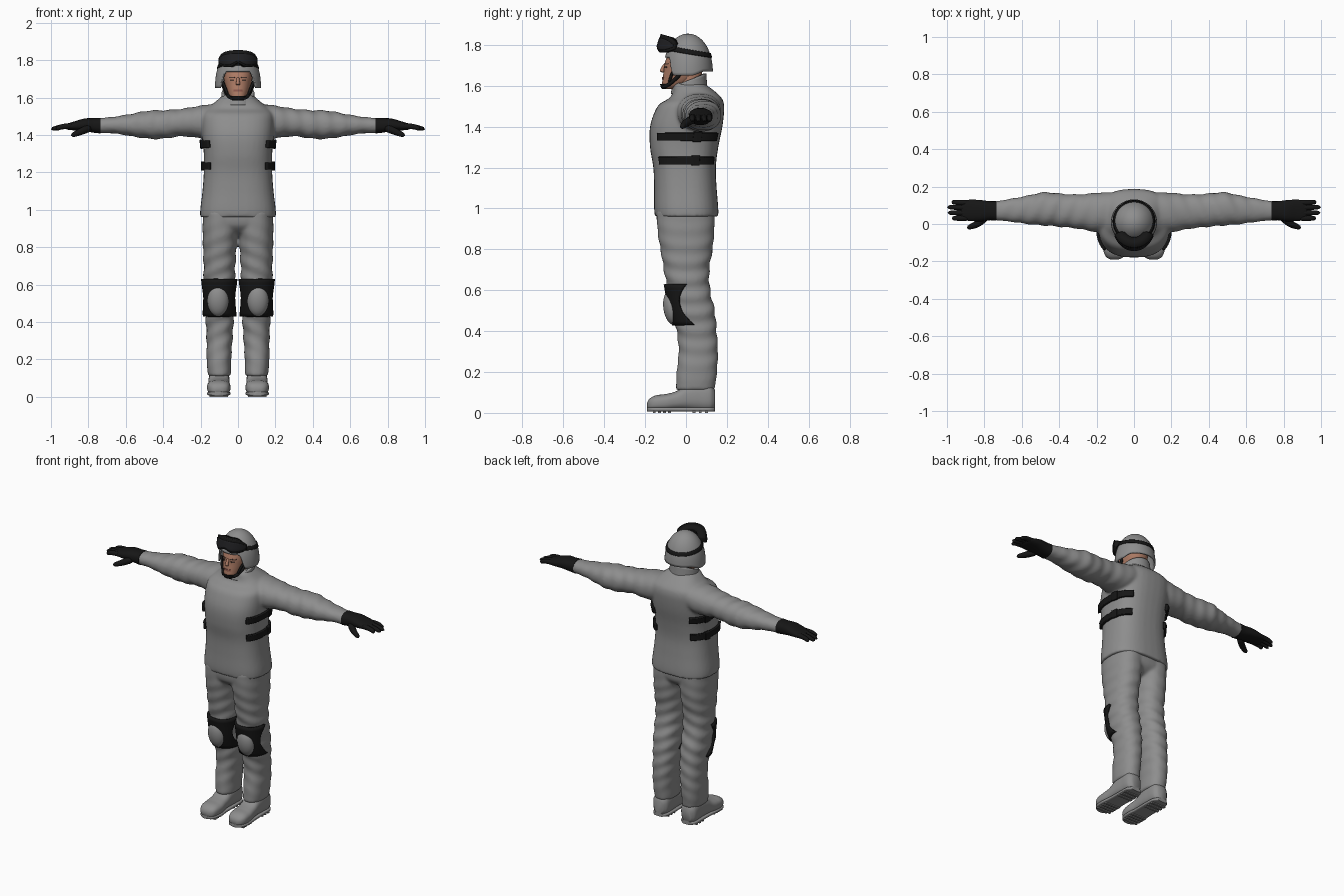
import bpy, bmesh, math
from mathutils import Vector

if bpy.data.objects.get("Cube"):
    bpy.data.objects.remove(bpy.data.objects["Cube"])


def material(name, r, g, b):
    m = bpy.data.materials.new(name)
    m.use_nodes = True
    m.diffuse_color = (r, g, b, 1)
    bsdf = m.node_tree.nodes["Principled BSDF"]
    bsdf.inputs["Base Color"].default_value = (r, g, b, 1)
    bsdf.inputs["Roughness"].default_value = 0.8
    return m


GREY = material("cloth grey", 0.27, 0.27, 0.27)
BLACK = material("webbing black", 0.008, 0.008, 0.008)
LENS = material("lens black", 0.014, 0.014, 0.016)
SKIN = material("skin", 0.42, 0.2, 0.13)
LIP = material("lips", 0.27, 0.1, 0.075)
BROWN = material("eye brown", 0.07, 0.04, 0.03)


def sample(secs, t):
    """Smooth interpolation of section rows (t, a, b, c, d)."""
    n = len(secs)
    i = max(k for k in range(n - 1) if k == 0 or secs[k][0] <= t)
    p, q = secs[i], secs[i + 1]
    pp, qq = secs[max(i - 1, 0)], secs[min(i + 2, n - 1)]
    h = q[0] - p[0]
    w = (t - p[0]) / h
    out = []
    for k in range(1, 5):
        m0 = (q[k] - pp[k]) / (q[0] - pp[0]) * h
        m1 = (qq[k] - p[k]) / (qq[0] - p[0]) * h
        d = q[k] - p[k]
        out.append(p[k] + w * (m0 + w * (3 * d - 2 * m0 - m1 + w * (m0 + m1 - 2 * d))))
    return out


def skin_point(secs, axis, n, t, a, off=0.0):
    """Point on a superellipse section; rows hold (t, low, high, low, high)."""
    a0, a1, b0, b1 = sample(secs, t)
    c, s = math.cos(a), math.sin(a)
    u = (a0 + a1) / 2 + ((a1 - a0) / 2 + off) * math.copysign(abs(c) ** (2 / n), c)
    v = (b0 + b1) / 2 + ((b1 - b0) / 2 + off) * math.copysign(abs(s) ** (2 / n), s)
    return Vector({"z": (u, v, t), "x": (t, u, v), "y": (u, t, v)}[axis])


def grid(bm, f, nu, nv, closed=False, cap=False):
    count = nu if closed else nu + 1
    rows = [[bm.verts.new(f(i / nu, j / nv)) for i in range(count)] for j in range(nv + 1)]
    for r0, r1 in zip(rows, rows[1:]):
        for i in range(nu):
            k = (i + 1) % count
            bm.faces.new((r0[i], r0[k], r1[k], r1[i]))
    if cap:
        bm.faces.new(rows[0])
        bm.faces.new(rows[-1])


def loft(bm, secs, axis="z", n=2.3, rings=40, wrinkle=0.0, side=1):
    t0, t1 = secs[0][0], secs[-1][0]

    def f(u, v):
        t, a = t0 + (t1 - t0) * v, u * math.tau
        fold = wrinkle * math.sin(t * 75 + 3 * math.cos(a)) * math.sin(math.pi * v)
        p = skin_point(secs, axis, n, t, a, fold)
        return Vector((p.x * side, p.y, p.z))
    grid(bm, f, 36, rings, True, True)


def tube(bm, pts, segs=12, rings=14):
    secs = [(i,) + p for i, p in enumerate(pts)]
    last = len(pts) - 1

    def f(u, v):
        x, y, z, r = sample(secs, v * last)
        d = Vector(sample(secs, min(v + .02, 1) * last)[:3]) - Vector(sample(secs, max(v - .02, 0) * last)[:3])
        r = r * math.sqrt(1 - (2 * v - 1) ** 8) + 0.0005
        a = u * math.tau
        return Vector((x, y, z)) + d.to_track_quat("Z", "Y") @ Vector((r * math.cos(a), r * math.sin(a), 0))
    grid(bm, f, segs, rings, True, True)


def finish(name, bm, mat, mirror=False, solid=0, remesh=0):
    bmesh.ops.remove_doubles(bm, verts=bm.verts, dist=1e-5)
    bmesh.ops.recalc_face_normals(bm, faces=bm.faces)
    me = bpy.data.meshes.new(name)
    bm.to_mesh(me)
    bm.free()
    me.materials.append(mat)
    ob = bpy.data.objects.new(name, me)
    bpy.context.collection.objects.link(ob)
    bpy.ops.object.select_all(action="DESELECT")
    ob.select_set(True)
    bpy.context.view_layer.objects.active = ob
    bpy.ops.object.shade_smooth_by_angle(angle=math.radians(50))
    if solid:
        m = ob.modifiers.new("Thickness", "SOLIDIFY")
        m.thickness, m.offset = solid, 0
    if mirror:
        ob.modifiers.new("Mirror", "MIRROR").use_mirror_merge = False
    if remesh:
        m = ob.modifiers.new("Fuse", "REMESH")
        m.mode, m.voxel_size, m.use_smooth_shade = "VOXEL", remesh, True
        m = ob.modifiers.new("Soften", "SMOOTH")
        m.factor, m.iterations = 0.5, 5
    return ob


def patch(name, secs, n, z0, z1, deg0, deg1, mat, off=0.003, solid=0.006, mirror=True, waist=0):
    """Plate following a lofted part; waist narrows its middle, in degrees."""
    def f(u, v):
        pinch = waist * math.sin(math.pi * v) * (1 - 2 * u)
        a = math.radians(deg0 + (deg1 - deg0) * u + pinch)
        return skin_point(secs, "z", n, z0 + (z1 - z0) * v, a, off)
    bm = bmesh.new()
    grid(bm, f, 24, 10)
    finish(name, bm, mat, mirror, solid)


def sym(z, x, y0, y1):
    return (z, -x, x, y0, y1)


# Jacket: torso and both sleeves fused
torso = [sym(.96, .203, -.152, .158), sym(1.0, .202, -.156, .158), sym(1.1, .19, -.156, .15),
         sym(1.2, .183, -.16, .146), sym(1.3, .183, -.176, .158), sym(1.4, .192, -.176, .178),
         sym(1.48, .195, -.15, .187), sym(1.515, .19, -.125, .185), sym(1.54, .17, -.08, .175),
         sym(1.57, .13, -.065, .145), sym(1.6, .095, -.062, .105), sym(1.615, .075, -.05, .085)]
sleeve = [(.08, -.03, .17, 1.42, 1.57), (.18, -.045, .168, 1.385, 1.56), (.3, -.025, .158, 1.393, 1.54),
          (.4, -.015, .163, 1.38, 1.532), (.48, -.008, .17, 1.38, 1.53), (.57, 0, .152, 1.393, 1.513),
          (.66, .012, .135, 1.408, 1.498), (.76, .022, .118, 1.41, 1.488)]
bm = bmesh.new()
loft(bm, torso, n=2.6, rings=60)
for side in (1, -1):
    loft(bm, sleeve, "x", 2.2, 50, 0.003, side)
finish("jacket", bm, GREY, remesh=0.009)

bm = bmesh.new()
grid(bm, lambda u, v: Vector(((.088 - .008 * v) * math.cos(u * math.tau),
                              .016 + (.084 - .008 * v) * math.sin(u * math.tau),
                              1.56 + v * (.068 + .032 * math.sin(u * math.tau)))), 36, 8, True)
finish("collar", bm, GREY, solid=.014)

# Side straps with buckles
for z in (1.215, 1.332):
    patch("side_strap", torso, 2.6, z, z + .038, -42, 55, BLACK, .006, .016)
    patch("strap_buckle", torso, 2.6, z - .005, z + .043, 8, 20, BLACK, .01, .016)

# Trousers: hips and both legs fused
hips = [sym(.855, .08, -.05, .05), sym(.88, .15, -.1, .1), sym(.92, .185, -.138, .135), sym(1.0, .187, -.145, .14)]
leg = [(.11, .038, .16, -.05, .14), (.2, .036, .168, -.046, .152), (.3, .03, .168, -.036, .156),
       (.4, .024, .172, -.046, .15), (.5, .02, .18, -.074, .14), (.6, .018, .183, -.09, .118),
       (.7, .014, .184, -.108, .114), (.8, .008, .187, -.125, .13), (.88, .0, .189, -.138, .138),
       (.99, -.01, .188, -.145, .142)]
bm = bmesh.new()
loft(bm, hips, n=2.5)
for side in (1, -1):
    loft(bm, leg, n=2.3, rings=80, wrinkle=.004, side=side)
finish("trousers", bm, GREY, remesh=0.009)

# Knee pads: wrap and hard shell
patch("knee_wrap", leg, 2.3, .43, .63, -178, -2, BLACK, .006, .016, waist=26)
bm = bmesh.new()
bmesh.ops.create_uvsphere(bm, u_segments=28, v_segments=18, radius=1)
for v in bm.verts:
    v.co = Vector((.106 + .057 * v.co.x, -.068 + .043 * v.co.y + .1 * .085 * -v.co.z, .515 + .085 * v.co.z))
finish("knee_shell", bm, GREY, True)

# Boots with soles and treads
boot = [(-.19, .085, .125, .025, .05), (-.18, .06, .145, .015, .068), (-.15, .045, .162, .01, .085),
        (-.1, .04, .165, .01, .092), (-.05, .045, .16, .015, .105), (0, .045, .158, .015, .135),
        (.06, .045, .157, .01, .15), (.12, .05, .153, .01, .14), (.143, .07, .133, .025, .11)]
bm = bmesh.new()
loft(bm, boot, "y", 2.6, 50)
finish("boot", bm, GREY, True)
sole = [(t, a, b, .006, .028) for t, a, b, _, _ in boot]
bm = bmesh.new()
loft(bm, sole, "y", 4, 40)
for y in (-.155, -.13, -.105, -.08, .04, .07, .1):
    made = bmesh.ops.create_cube(bm, size=1)["verts"]
    for v in made:
        v.co = Vector((.103 + .1 * v.co.x, y + .014 * v.co.y, .007 + .014 * v.co.z))
finish("boot_sole", bm, GREY, True)

# Gloves
palm = [(.735, .018, .122, 1.408, 1.492), (.77, .02, .122, 1.412, 1.49), (.82, .014, .128, 1.42, 1.488),
        (.87, .016, .13, 1.424, 1.474), (.91, .022, .126, 1.428, 1.462), (.925, .035, .115, 1.434, 1.456)]
bm = bmesh.new()
loft(bm, palm, "x", 2.4, 24)
for y0, y1, tip in ((.032, .03, .972), (.06, .06, .996), (.087, .09, 1.0), (.113, .117, .975)):
    tube(bm, [(.88, y0, 1.449, .015), (.94, (y0 + y1) / 2, 1.444, .0135), (tip, y1, 1.43, .010)])
tube(bm, [(.79, .04, 1.44, .022), (.84, .0, 1.418, .018), (.893, -.022, 1.396, .011)])
finish("glove", bm, BLACK, True)

# Head and neck
head = [sym(1.585, .026, -.108, -.05), sym(1.6, .042, -.117, -.01), sym(1.63, .058, -.115, .05),
        sym(1.67, .07, -.109, .08), sym(1.71, .076, -.104, .09), sym(1.75, .076, -.088, .09), sym(1.78, .06, -.06, .08)]
bm = bmesh.new()
loft(bm, head, n=2.2)
loft(bm, [sym(1.55, .064, -.045, .08), sym(1.6, .06, -.045, .078), sym(1.7, .06, -.04, .08)], n=2, rings=6)
tube(bm, [(0, -.1, 1.708, .007), (0, -.113, 1.685, .009), (0, -.119, 1.666, .012)])
finish("head", bm, SKIN)
patch("eye", head, 2.2, 1.688, 1.697, -76, -57, BROWN, .0005, .003)
patch("eyebrow", head, 2.2, 1.704, 1.71, -79, -53, BROWN, .0005, .003)
patch("lips", head, 2.2, 1.632, 1.643, -110, -70, LIP, .001, .005, False)

# Chin strap
patch("chin_cup", head, 2.2, 1.586, 1.608, -145, -35, BLACK, .004, .009, False)
bm = bmesh.new()
tube(bm, [(.084, -.01, 1.68, .009), (.07, -.045, 1.64, .009), (.05, -.085, 1.606, .009), (.022, -.113, 1.594, .009)])
tube(bm, [(.084, -.05, 1.69, .007), (.07, -.07, 1.655, .007), (.055, -.083, 1.615, .007)])
finish("chin_strap", bm, BLACK, True)


# Helmet: dome with a raised face opening
def step(x, lo, hi):
    w = min(max((x - lo) / (hi - lo), 0), 1)
    return w * w * (3 - 2 * w)


def dome(a, z, off=0.0):
    k = math.sqrt(max(0, 1 - ((z - 1.645) / .205) ** 2.4))
    return Vector(((.118 * k + off) * math.sin(a), .01 - (.117 * k + off) * math.cos(a), z))


def helmet(u, v):
    a = (u - .5) * math.tau
    d = abs(a)
    rim = 1.738 - .088 * step(d, .62, .95) + .02 * step(d, 1.7, 2.3)
    return dome(a, rim + (1.85 - rim) * math.sin(v * math.pi / 2))


bm = bmesh.new()
grid(bm, helmet, 72, 20, True)
finish("helmet", bm, GREY, solid=.01)


def band(u, v):
    a = (u - .5) * math.tau
    return dome(a, 1.766 + .018 * math.cos(a) + .022 * (v - .5), .006)


bm = bmesh.new()
grid(bm, band, 64, 3, True)
finish("goggle_strap", bm, BLACK, solid=.008)


# Goggles: curved frame and lens with a nose notch
def goggles(grow, inset):
    def f(u, v):
        s = (2 * u - 1) * (1 - inset * 3)
        a = s * 1.15
        low = 1.762 + .022 * math.exp(-(s / .22) ** 2) + .018 * s ** 4 + inset
        high = 1.846 - .012 * s * s - .026 * s ** 4 - inset
        z = low + (high - low) * v
        back = .3 * max(0, z - 1.79)
        return Vector(((.086 + grow) * math.sin(a), -(.114 + grow - back) * math.cos(a), z))
    return f


for name, grow, inset, mat, thick in (("goggle_frame", 0, 0, BLACK, .055), ("goggle_lens", .027, .012, LENS, .008)):
    bm = bmesh.new()
    grid(bm, goggles(grow, inset), 32, 8)
    finish(name, bm, mat, solid=thick)
